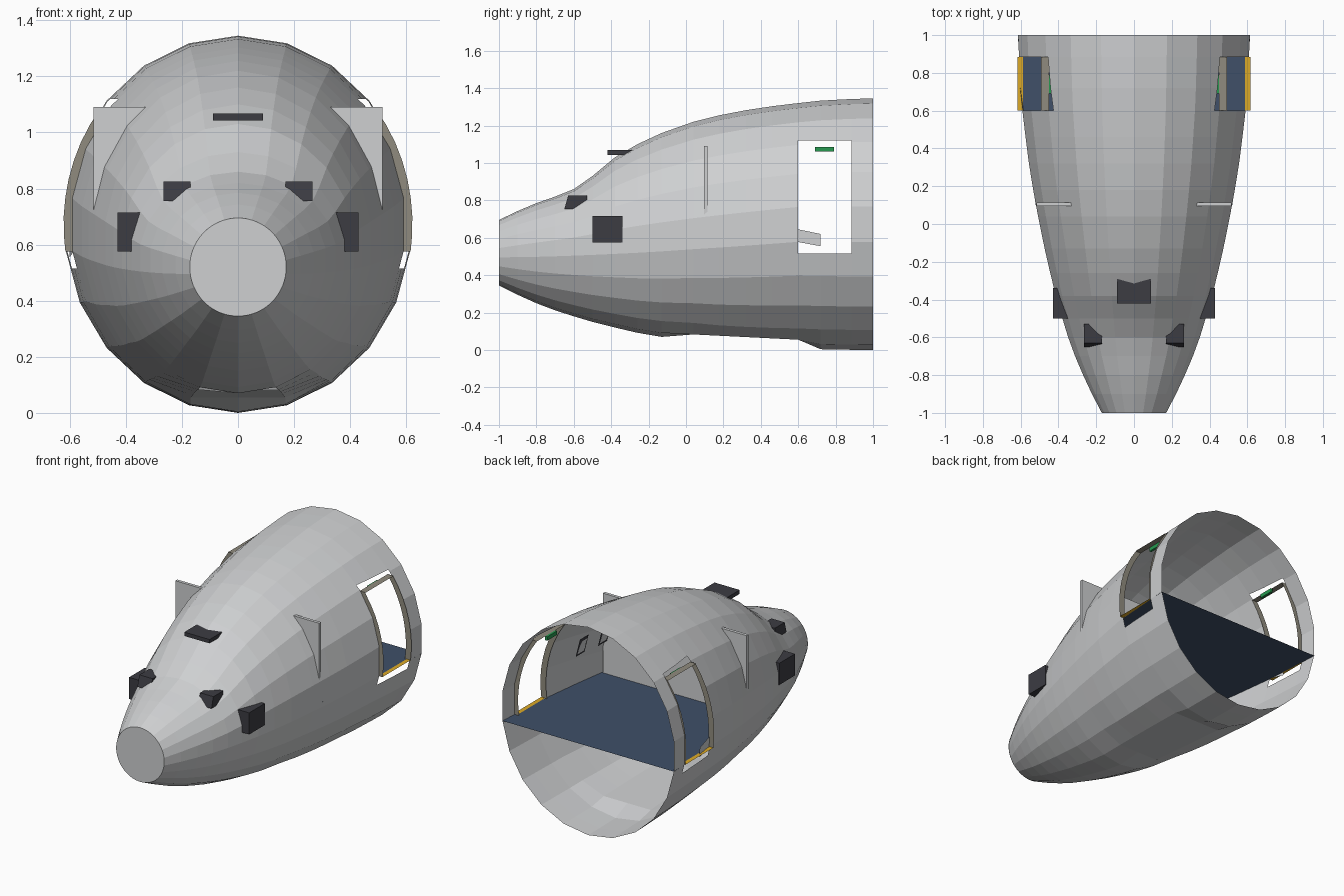
import bpy
import bmesh
from math import sin, cos, pi, sqrt

default = bpy.data.objects.get("Cube")
if default:
    bpy.data.objects.remove(default, do_unlink=True)


def material(name, rgb):
    mat = bpy.data.materials.new(name)
    mat.use_nodes = True
    color = (*rgb, 1)
    mat.diffuse_color = color
    mat.node_tree.nodes["Principled BSDF"].inputs["Base Color"].default_value = color
    return mat


GREY = material("light grey", (0.62, 0.63, 0.64))
BLUE = material("floor blue", (0.05, 0.08, 0.14))
YELLOW = material("sill yellow", (0.72, 0.4, 0.02))
GREEN = material("sign green", (0.02, 0.32, 0.08))
TAN = material("frame tan", (0.28, 0.26, 0.21))
DARK = material("dark glass", (0.045, 0.045, 0.055))


def finish(name, bm, mat):
    mesh = bpy.data.meshes.new(name)
    bm.to_mesh(mesh)
    bm.free()
    mesh.materials.append(mat)
    obj = bpy.data.objects.new(name, mesh)
    bpy.context.scene.collection.objects.link(obj)
    return obj


def box(name, mat, low, high):
    bm = bmesh.new()
    bmesh.ops.create_cube(bm, size=1)
    for v in bm.verts:
        for i in range(3):
            v.co[i] = low[i] if v.co[i] < 0 else high[i]
    return finish(name, bm, mat)


def sheet(name, mat, edge_a, edge_b):
    """Strip of quads between two matching rows of points."""
    bm = bmesh.new()
    a = [bm.verts.new(p) for p in edge_a]
    b = [bm.verts.new(p) for p in edge_b]
    for i in range(len(a) - 1):
        bm.faces.new((a[i], a[i + 1], b[i + 1], b[i]))
    return finish(name, bm, mat)


# Fuselage stations: y, top, bottom, half width
STATIONS = [
    (-1, 0.695, 0.345, 0.172), (-0.9, 0.743, 0.295, 0.225),
    (-0.8, 0.785, 0.25, 0.272), (-0.7, 0.82, 0.212, 0.315),
    (-0.6, 0.86, 0.18, 0.352), (-0.5, 0.93, 0.15, 0.383),
    (-0.38, 1.03, 0.12, 0.418), (-0.26, 1.1, 0.092, 0.448),
    (-0.13, 1.16, 0.07, 0.478), (0.04, 1.22, 0.055, 0.513),
    (0.18, 1.255, 0.037, 0.539), (0.32, 1.282, 0.025, 0.562),
    (0.46, 1.303, 0.016, 0.58), (0.6, 1.32, 0.01, 0.597),
    (0.72, 1.333, 0.004, 0.606), (0.885, 1.342, 0.001, 0.615),
    (1, 1.345, 0, 0.62),
]
SIDES = 22
DOOR_Y = (0.6, 0.885)
DOOR_Z = (0.515, 1.12)
FLOOR_Z = 0.575


def section(y, top, bottom, half):
    mid = 0.52 + 0.1525 * min(1, (y + 1) / 1.6)
    points = []
    for i in range(SIDES):
        a = 2 * pi * i / SIDES
        z = mid + cos(a) * (top - mid if cos(a) > 0 else mid - bottom)
        if 0 < y < 0.65:                       # flattened belly bay
            z = max(z, 0.085 - 0.05 * y)
        points.append((half * sin(a), y, z))
    return points


# Fuselage shell, lofted through the stations
bm = bmesh.new()
rings = [[bm.verts.new(p) for p in section(*s)] for s in STATIONS]
for r, s in zip(rings, rings[1:]):
    for i in range(SIDES):
        j = (i + 1) % SIDES
        bm.faces.new((r[i], r[j], s[j], s[i]))
bmesh.ops.recalc_face_normals(bm, faces=bm.faces)


def door_faces():
    picked = []
    for f in bm.faces:
        c = f.calc_center_median()
        if abs(c.x) > 0.3 and DOOR_Y[0] < c.y < DOOR_Y[1]:
            picked.append(f)
    return picked


# Door openings on both sides
for height in DOOR_Z:
    faces = door_faces()
    geom = faces + list({e for f in faces for e in f.edges})
    geom += list({v for f in faces for v in f.verts})
    bmesh.ops.bisect_plane(bm, geom=geom, plane_co=(0, 0, height), plane_no=(0, 0, 1))
opening = [f for f in door_faces()
           if DOOR_Z[0] < f.calc_center_median().z < DOOR_Z[1]]
bmesh.ops.delete(bm, geom=opening, context="FACES")
finish("fuselage_shell", bm, GREY)

# Flat nose disc
bm = bmesh.new()
ring = [bm.verts.new((0.172 * sin(2 * pi * i / 64), -1, 0.52 + 0.175 * cos(2 * pi * i / 64)))
        for i in range(64)]
bm.faces.new(ring)
finish("nose_disc", bm, GREY)

# Bulkhead plate whose upper corners pass through the shell, and cabin floor
box("bulkhead", GREY, (-0.515, 0.095, FLOOR_Z), (0.515, 0.115, 1.09))
floor_rows = [(0.1, 0.52), (0.32, 0.553), (0.6, 0.588), (1, 0.615)]
sheet("cabin_floor", BLUE, [(-x, y, FLOOR_Z) for y, x in floor_rows],
      [(x, y, FLOOR_Z) for y, x in floor_rows])


def arc(y, inset):
    """Curve of a door jamb from the floor up to the header."""
    points = []
    for i in range(9):
        z = FLOOR_Z + (1.09 - FLOOR_Z) * i / 8
        k = (z - 0.6725) / 0.6725
        points.append((0.622 * sqrt(1 - k * k) - inset, y, z))
    return points


def flip(points, side):
    return [(x * side, y, z) for x, y, z in points]


for side, label in ((1, "left"), (-1, "right")):
    # Door frame
    for y, end in zip(DOOR_Y, ("front", "rear")):
        sheet(f"{label}_door_{end}_jamb", TAN, flip(arc(y, 0), side), flip(arc(y, 0.04), side))
    for part, mat, inner, outer, z in (("header", TAN, 0.45, 0.492, 1.088),
                                       ("sill", YELLOW, 0.588, 0.616, FLOOR_Z + 0.002)):
        sheet(f"{label}_door_{part}", mat,
              flip([(inner, y, z) for y in DOOR_Y], side),
              flip([(outer, y, z) for y in DOOR_Y], side))

    # Exit sign
    xs = sorted((0.44 * side, 0.455 * side))
    box(f"{label}_exit_sign", GREEN, (xs[0], 0.69, 1.06), (xs[1], 0.79, 1.085))

    # Cockpit side and front window blocks, half sunk in the shell
    xs = sorted((0.35 * side, 0.43 * side))
    box(f"{label}_side_window", DARK, (xs[0], -0.5, 0.575), (xs[1], -0.34, 0.715))
    xs = sorted((0.17 * side, 0.265 * side))
    block = box(f"{label}_front_window", DARK, (xs[0], -0.65, 0.755), (xs[1], -0.53, 0.825))
    for v in block.data.vertices:
        if v.co.y < -0.6 and v.co.z > 0.8:
            v.co.y += 0.02

    # Small cabin windows on the inner wall
    for y, row in ((0.16, "front"), (0.36, "rear")):
        x = 0.47 + 0.1 * y
        for part, mat, w, h, gap in (("frame", DARK, 0.045, 0.06, 0),
                                     ("pane", GREY, 0.033, 0.047, 0.004)):
            lower, upper = [(x - gap, y + d, 0.85 - h) for d in (-w, w)], \
                           [(x - gap - 0.03, y + d, 0.85 + h) for d in (-w, w)]
            sheet(f"{label}_{row}_cabin_window_{part}", mat, flip(lower, side), flip(upper, side))

# Upper windscreen block
box("upper_window", DARK, (-0.09, -0.42, 1.043), (0.09, -0.25, 1.068))

# Leftover skin panel in the right door opening
sheet("right_door_panel", GREY, [(-0.59, 0.6, 0.645), (-0.603, 0.72, 0.62)],
      [(-0.585, 0.6, 0.577), (-0.6, 0.72, 0.555)])
